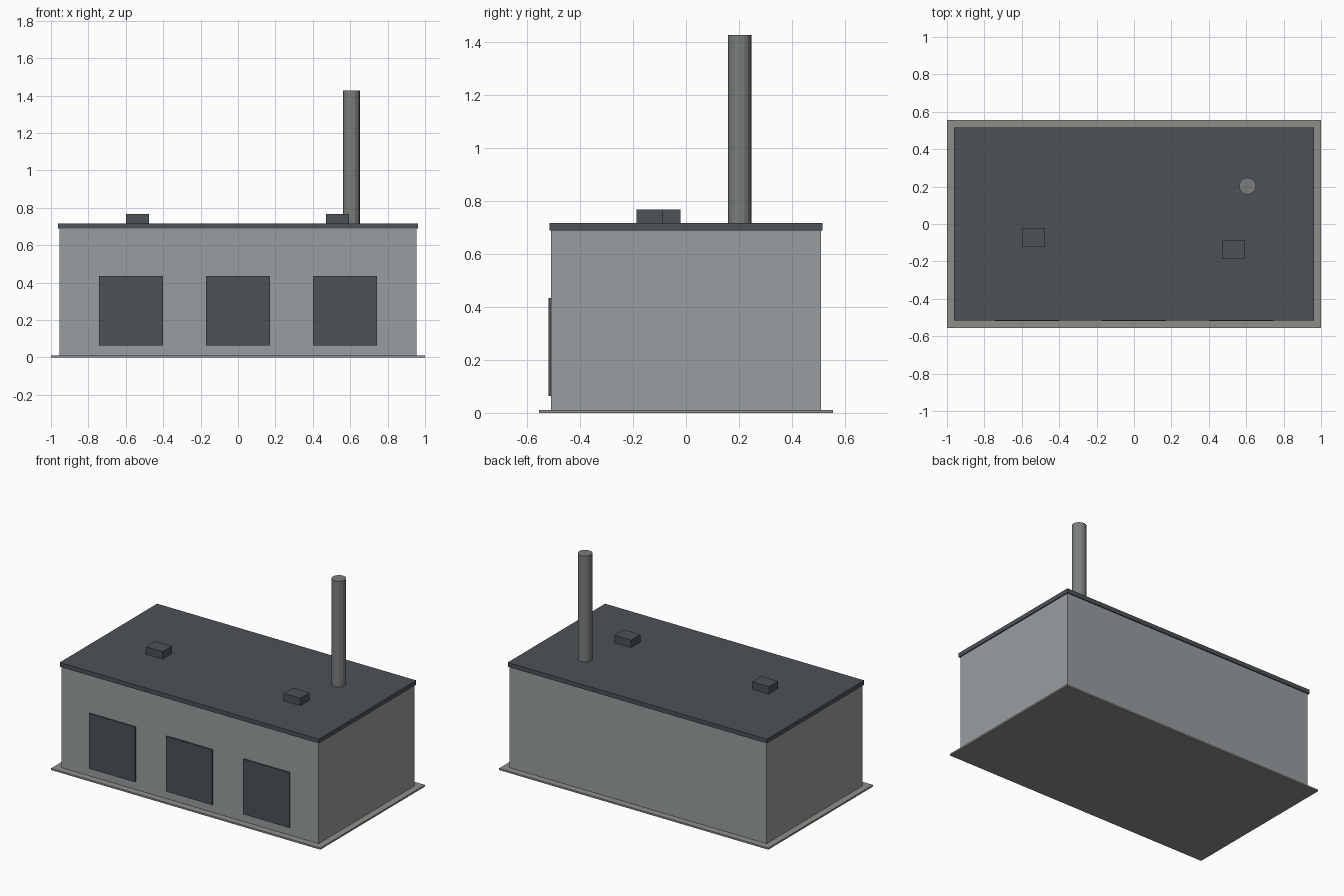
import bpy

if "Cube" in bpy.data.objects:
    bpy.data.objects.remove(bpy.data.objects["Cube"])


def material(name, rgb):
    m = bpy.data.materials.new(name)
    m.diffuse_color = (*rgb, 1)
    m.use_nodes = True
    m.node_tree.nodes["Principled BSDF"].inputs["Base Color"].default_value = m.diffuse_color
    return m


concrete = material("concrete", (0.27, 0.27, 0.25))
wall_paint = material("wall_paint", (0.32, 0.34, 0.35))
dark_metal = material("dark_metal", (0.075, 0.085, 0.095))
steel = material("steel", (0.2, 0.21, 0.21))


def box(name, x, y, z, mat):
    """Box from (min, max) ranges on each axis."""
    bpy.ops.mesh.primitive_cube_add(size=1, location=[(a + b) / 2 for a, b in (x, y, z)])
    ob = bpy.context.object
    ob.name = name
    ob.scale = [b - a for a, b in (x, y, z)]
    bpy.ops.object.transform_apply(location=False, rotation=False, scale=True)
    ob.data.materials.append(mat)
    return ob


# Ground slab, main hall and overhanging flat roof
box("base_slab", (-1, 1), (-0.555, 0.555), (0, 0.011), concrete)
box("walls", (-0.955, 0.955), (-0.509, 0.509), (0.011, 0.688), wall_paint)
box("roof", (-0.962, 0.962), (-0.516, 0.516), (0.688, 0.717), dark_metal)

# Three loading doors standing slightly proud of the front wall
for i, cx in enumerate((-0.573, 0, 0.573)):
    box(f"loading_door_{i + 1}", (cx - 0.171, cx + 0.171), (-0.519, -0.505),
        (0.064, 0.434), dark_metal)

# Roof vents
for i, (cx, cy) in enumerate(((-0.538, -0.07), (0.532, -0.138))):
    box(f"roof_vent_{i + 1}", (cx - 0.062, cx + 0.062), (cy - 0.049, cy + 0.049),
        (0.717, 0.767), dark_metal)

# Chimney
bottom, top = 0.717, 1.427
bpy.ops.mesh.primitive_cylinder_add(vertices=16, radius=0.045, depth=top - bottom,
                                    location=(0.607, 0.203, (bottom + top) / 2))
chimney = bpy.context.object
chimney.name = "chimney"
chimney.data.materials.append(steel)
